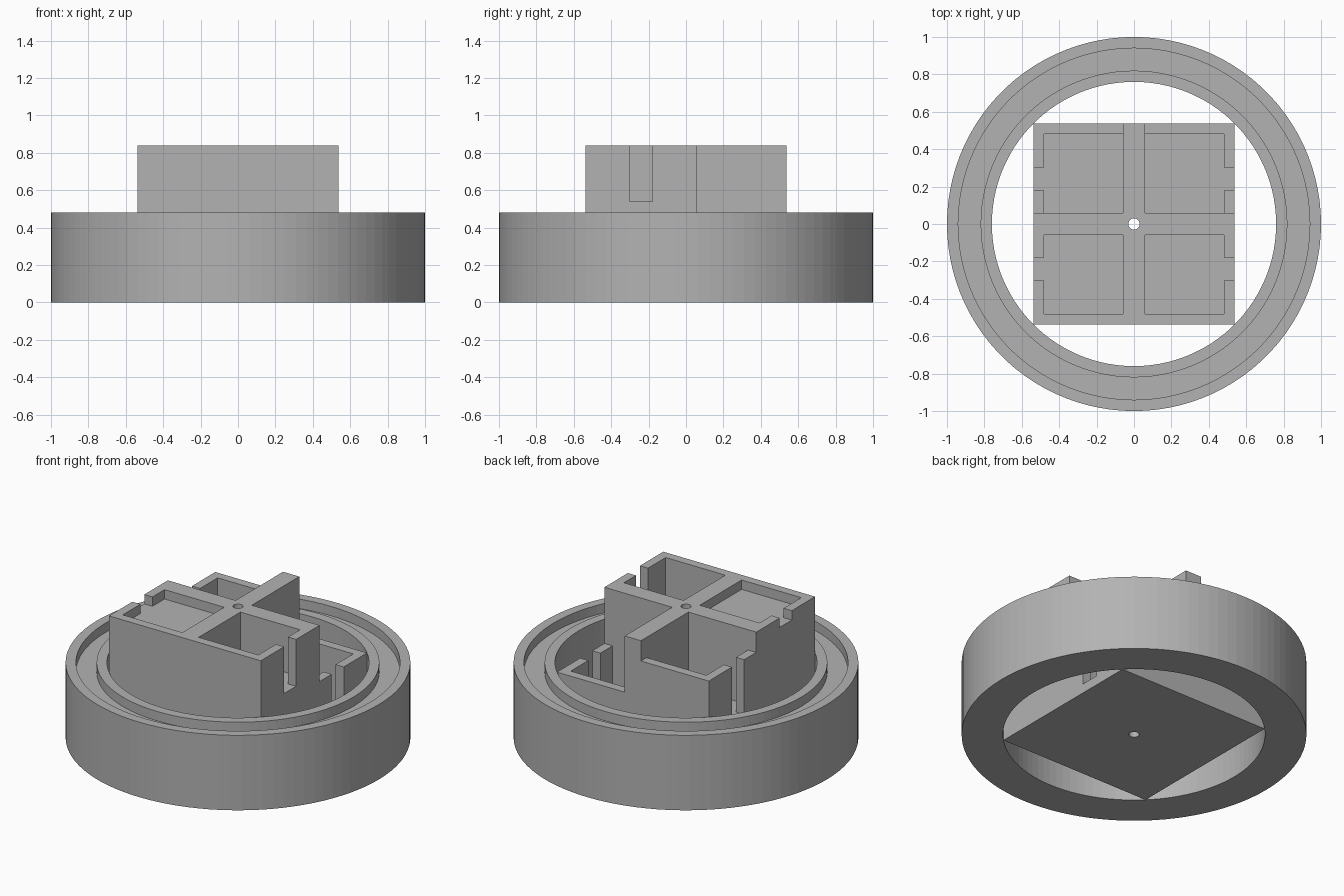
import bpy
import bmesh
from math import cos, sin, tau
from mathutils import Matrix, Vector

if "Cube" in bpy.data.objects:
    bpy.data.objects.remove(bpy.data.objects["Cube"], do_unlink=True)

# Single plain grey material
grey = bpy.data.materials.new("plain grey")
grey.use_nodes = True
colour = (0.45, 0.45, 0.45, 1)
grey.diffuse_color = colour
grey.node_tree.nodes["Principled BSDF"].inputs["Base Color"].default_value = colour


def add_object(name, bm):
    bmesh.ops.recalc_face_normals(bm, faces=bm.faces)
    mesh = bpy.data.meshes.new(name)
    bm.to_mesh(mesh)
    bm.free()
    mesh.materials.append(grey)
    obj = bpy.data.objects.new(name, mesh)
    bpy.context.collection.objects.link(obj)
    return obj


def box(name, a, b):
    a, b = Vector(a), Vector(b)
    bm = bmesh.new()
    size = [abs(q - p) for p, q in zip(a, b)]
    bmesh.ops.create_cube(bm, size=1, matrix=Matrix.Translation((a + b) / 2) @ Matrix.Diagonal((*size, 1)))
    return add_object(name, bm)


def cut(target, cutter):
    cutter.hide_render = True
    mod = target.modifiers.new("cut", "BOOLEAN")
    mod.operation = "DIFFERENCE"
    mod.solver = "EXACT"
    mod.object = cutter
    bpy.context.view_layer.objects.active = target
    bpy.ops.object.modifier_apply(modifier=mod.name)
    bpy.data.objects.remove(cutter, do_unlink=True)


def lathe(name, profile, segments):
    bm = bmesh.new()
    rings = [[bm.verts.new((r * cos(tau * i / segments), r * sin(tau * i / segments), z))
              for r, z in profile] for i in range(segments)]
    n = len(profile)
    for i in range(segments):
        here, there = rings[i], rings[(i + 1) % segments]
        for j in range(n):
            k = (j + 1) % n
            bm.faces.new((here[j], there[j], there[k], here[k]))
    return add_object(name, bm)


# Outer ring with a shallow groove in its top
RIM, GROOVE = 0.48, 0.42
lathe("grooved_ring", [(0.76, 0), (1, 0), (1, RIM), (0.94, RIM), (0.94, GROOVE),
                       (0.82, GROOVE), (0.82, RIM), (0.76, RIM)], 100)

# Square block divided into four compartments by a full-height cross
HALF, INNER, BAR, TOP = 0.5375, 0.48, 0.0575, 0.84
block = box("compartment_block", (-HALF, -HALF, 0), (HALF, HALF, TOP))

# x side, y side, wall height, floor height
compartments = [(-1, -1, TOP, 0.78), (1, -1, TOP, 0.54),
                (-1, 1, 0.71, 0.36), (1, 1, RIM, 0.06)]
for sx, sy, wall, floor in compartments:
    if wall < TOP:
        cut(block, box("wall_cutter", (sx * BAR, sy * BAR, wall), (sx, sy, 1)))
    cut(block, box("cell_cutter", (sx * BAR, sy * BAR, floor), (sx * INNER, sy * INNER, 1)))
    cut(block, box("slot_cutter", (sx * 0.45, sy * 0.18, floor), (sx * 0.6, sy * 0.302, 1)))

# Small hole through the centre
bm = bmesh.new()
bmesh.ops.create_cone(bm, cap_ends=True, segments=32, radius1=0.03, radius2=0.03, depth=3)
cut(block, add_object("hole_cutter", bm))
